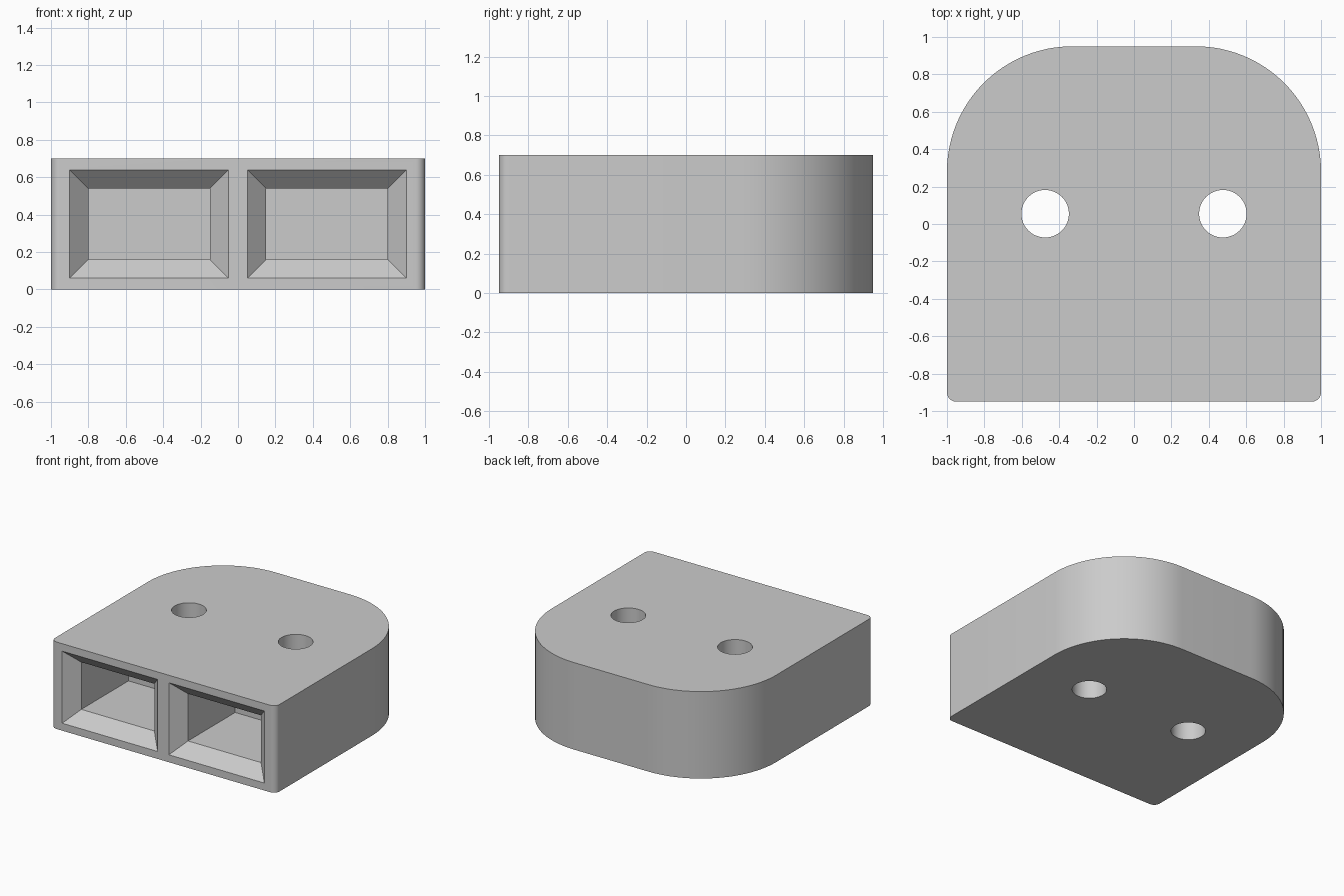
import bpy, bmesh, math
from mathutils import Matrix, Vector

cube = bpy.data.objects.get("Cube")
if cube:
    bpy.data.objects.remove(cube, do_unlink=True)

WIDTH, DEPTH, HEIGHT = 2.0, 1.9, 0.7
FRONT = -DEPTH / 2

grey = bpy.data.materials.new("plain grey")
grey.use_nodes = True
COLOUR = (0.6, 0.6, 0.6, 1)
grey.diffuse_color = COLOUR
grey.node_tree.nodes["Principled BSDF"].inputs["Base Color"].default_value = COLOUR


def make_object(name, bm):
    bmesh.ops.recalc_face_normals(bm, faces=bm.faces)
    mesh = bpy.data.meshes.new(name)
    bm.to_mesh(mesh)
    bm.free()
    mesh.materials.append(grey)
    obj = bpy.data.objects.new(name, mesh)
    bpy.context.collection.objects.link(obj)
    return obj


def round_corners(bm, at_back, radius, segments):
    """Round the upright edges at the back or the front."""
    edges = []
    for e in bm.edges:
        a, b = (v.co for v in e.verts)
        upright = abs(a.z - b.z) > HEIGHT / 2
        if upright and abs(a.x) > 0.99 and (a.y > 0) == at_back:
            edges.append(e)
    bmesh.ops.bevel(bm, geom=edges, offset=radius, offset_type='OFFSET',
                    segments=segments, profile=0.5, affect='EDGES')


def pocket_cutter(x):
    """Rectangular pocket with a flared mouth, lofted through four rings."""
    bm = bmesh.new()
    # y, half width, half height
    sections = [(FRONT - 0.1, 0.525, 0.39), (FRONT + 0.1, 0.325, 0.19),
                (FRONT + 0.7, 0.325, 0.19)]
    rings = []
    for y, w, h in sections:
        rings.append([bm.verts.new((x + sx * w, y, HEIGHT / 2 + sz * h))
                      for sx, sz in ((-1, -1), (1, -1), (1, 1), (-1, 1))])
    for r0, r1 in zip(rings, rings[1:]):
        for i in range(4):
            j = (i + 1) % 4
            bm.faces.new((r0[i], r0[j], r1[j], r1[i]))
    bm.faces.new(rings[0])
    bm.faces.new(rings[-1])
    return make_object("pocket_cutter", bm)


def hole_cutter(x):
    bm = bmesh.new()
    bmesh.ops.create_cone(bm, cap_ends=True, segments=48, radius1=0.127, radius2=0.127,
                          depth=HEIGHT * 2,
                          matrix=Matrix.Translation(Vector((x, 0.055, HEIGHT / 2))))
    return make_object("hole_cutter", bm)


# Block with large back corners and small front corners
bm = bmesh.new()
bmesh.ops.create_cube(bm, size=1)
bmesh.ops.scale(bm, vec=(WIDTH, DEPTH, HEIGHT), verts=bm.verts)
bmesh.ops.translate(bm, vec=(0, 0, HEIGHT / 2), verts=bm.verts)
round_corners(bm, True, 0.67, 24)
round_corners(bm, False, 0.05, 8)
body = make_object("body", bm)

# Two flared front pockets and two upright through holes
bpy.context.view_layer.objects.active = body
for side in (-1, 1):
    for cutter in (pocket_cutter(side * 0.475), hole_cutter(side * 0.475)):
        cutter.hide_render = True
        mod = body.modifiers.new("cut", 'BOOLEAN')
        mod.operation = 'DIFFERENCE'
        mod.solver = 'EXACT'
        mod.object = cutter
        bpy.ops.object.modifier_apply(modifier=mod.name)
        bpy.data.objects.remove(cutter, do_unlink=True)

# Smooth curved walls, crisp edges
bpy.ops.object.select_all(action='DESELECT')
body.select_set(True)
bpy.ops.object.shade_smooth_by_angle(angle=math.radians(30))
